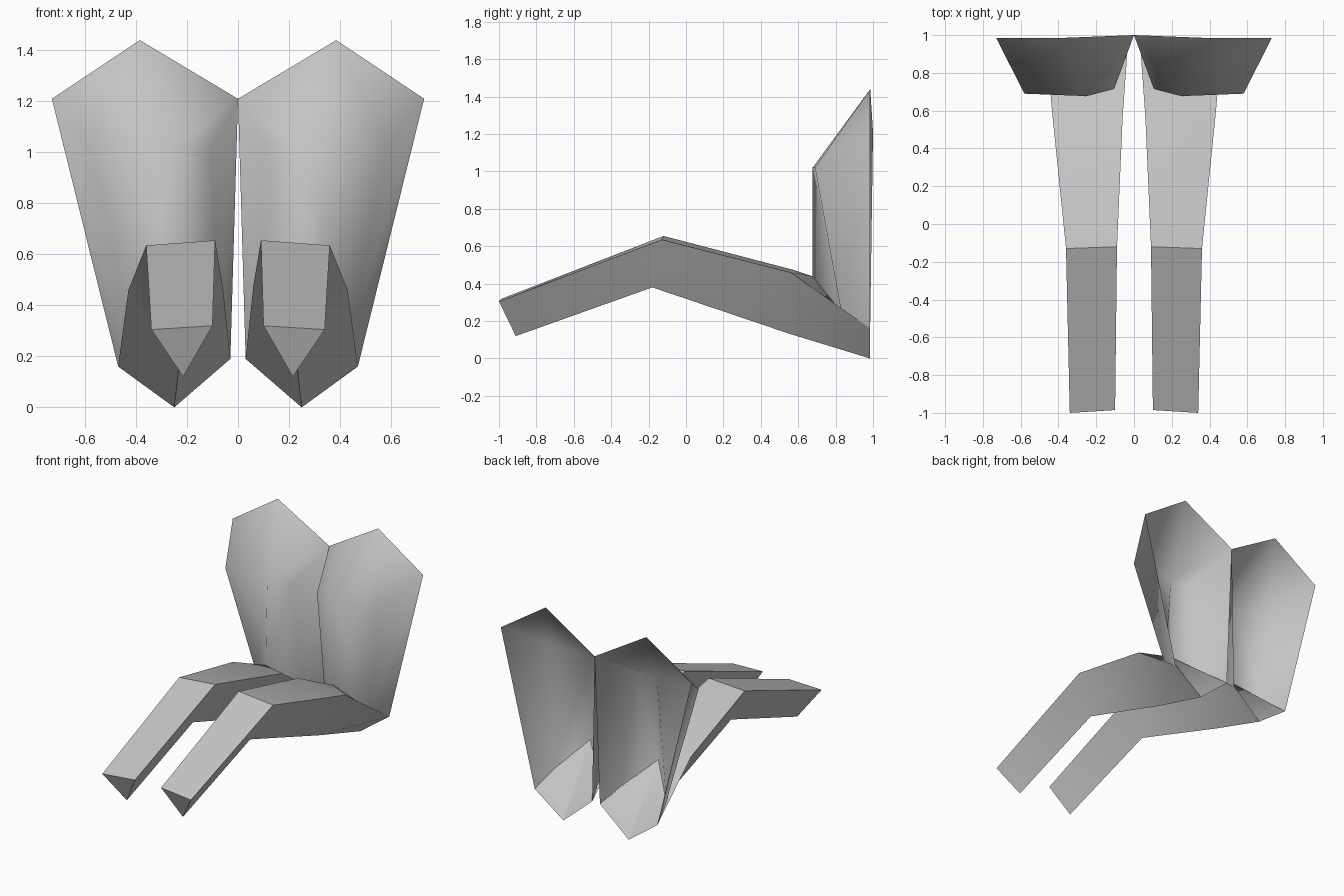
import bpy, bmesh, math

if "Cube" in bpy.data.objects:
    bpy.data.objects.remove(bpy.data.objects["Cube"])

grey = bpy.data.materials.new("plain grey")
grey.diffuse_color = (0.55, 0.55, 0.55, 1)
grey.use_nodes = True
grey.node_tree.nodes["Principled BSDF"].inputs["Base Color"].default_value = grey.diffuse_color


def build(name, points, faces, angle):
    """Make one right-hand part and mirror it to the left."""
    bm = bmesh.new()
    v = {k: bm.verts.new(p) for k, p in points.items()}
    for f in faces:
        bm.faces.new([v[k] for k in f.split()])
    bmesh.ops.recalc_face_normals(bm, faces=bm.faces)
    mesh = bpy.data.meshes.new(name)
    bm.to_mesh(mesh)
    bm.free()
    mesh.materials.append(grey)
    ob = bpy.data.objects.new(name, mesh)
    bpy.context.collection.objects.link(ob)
    bpy.ops.object.select_all(action='DESELECT')
    ob.select_set(True)
    bpy.context.view_layer.objects.active = ob
    bpy.ops.object.shade_smooth_by_angle(angle=math.radians(angle))
    mod = ob.modifiers.new("mirror", 'MIRROR')
    mod.use_mirror_merge = False
    return ob


# Points where the back shell meets the leg
joint = {
    "rim_out": (0.47, 0.985, 0.16), "rim_in": (0.03, 0.985, 0.19),
    "side_out": (0.43, 0.83, 0.25), "side_in": (0.085, 0.83, 0.27),
    "mid": (0.26, 0.675, 0.44),
}

# Back shell: scooped lobe, open at the rear
shell = dict(joint)
shell.update({
    "peak_in": (0.0, 1.0, 1.21), "peak": (0.385, 0.985, 1.44),
    "peak_out": (0.73, 0.985, 1.21),
    "front_in": (0.105, 0.715, 1.02), "front_mid": (0.25, 0.677, 1.02),
    "front_out": (0.58, 0.69, 1.02),
})
build("back_shell", shell, [
    "peak_in peak front_mid front_in",
    "peak peak_out front_out front_mid",
    "peak_out rim_out side_out front_out",
    "peak_in front_in side_in rim_in",
    "front_in front_mid mid side_in",
    "front_mid front_out side_out mid",
], 89)

# Leg: bent bar with a triangular section (outer, inner, keel)
leg = dict(joint)
leg["rim_low"] = (0.25, 0.985, 0.0)
sections = [
    ((0.34, -1.0, 0.305), (0.10, -0.985, 0.32), (0.215, -0.91, 0.12)),
    ((0.36, -0.13, 0.635), (0.09, -0.12, 0.655), (0.22, -0.18, 0.38)),
    ((0.43, 0.56, 0.46), (0.06, 0.57, 0.475), (0.235, 0.56, 0.13)),
]
for i, sec in enumerate(sections):
    for k, p in zip("oik", sec):
        leg[f"{k}{i}"] = p
faces = ["o0 i0 k0"]
for i in range(2):
    for a, b in ("oi", "ik", "ko"):
        faces.append(f"{a}{i} {b}{i} {b}{i+1} {a}{i+1}")
# Rear of the leg: tapers to the rim and closes the shell floor
faces += [
    "k2 o2 rim_out rim_low", "i2 k2 rim_low rim_in",
    "o2 i2 mid", "o2 mid side_out rim_out", "i2 rim_in side_in mid",
    "mid rim_low rim_out side_out", "mid side_in rim_in rim_low",
]
build("leg", leg, faces, 30)
